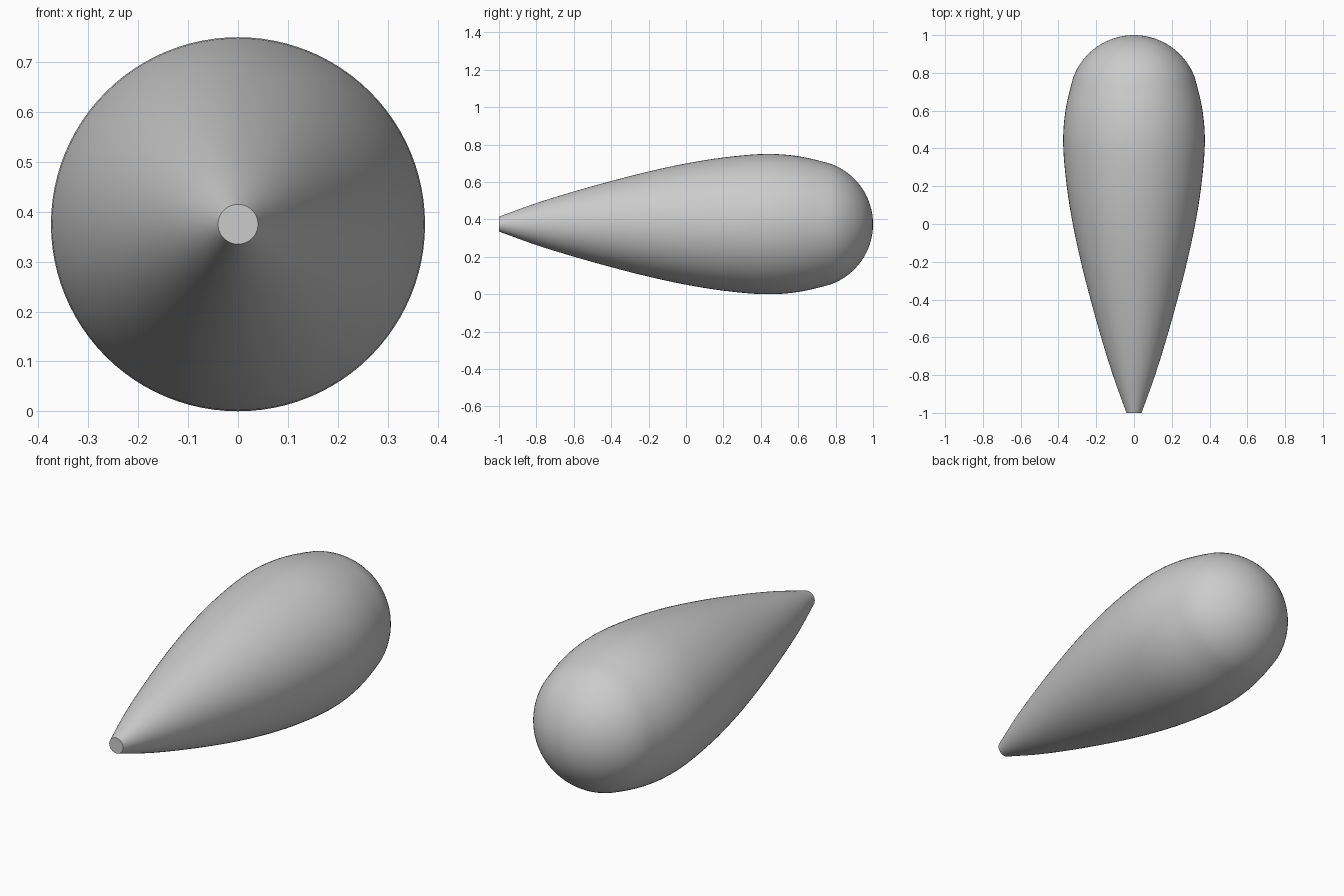
import bpy, bmesh, math
from mathutils import Vector

if "Cube" in bpy.data.objects:
    bpy.data.objects.remove(bpy.data.objects["Cube"])

SEGMENTS = 96
AXIS_Z = 0.375

# Body profile (position along y, radius), narrow open tail to shoulder
body = [(-1, 0.04), (-0.8, 0.112), (-0.6, 0.174), (-0.4, 0.230), (-0.2, 0.281),
        (0, 0.324), (0.2, 0.356), (0.42, 0.375), (0.6, 0.363), (0.78, 0.322)]


def smooth_curve(points, steps=4):
    """Catmull-Rom curve through the points."""
    p = [Vector(q) for q in points]
    p = [2 * p[0] - p[1]] + p + [2 * p[-1] - p[-2]]
    out = []
    for a, b, c, d in zip(p, p[1:], p[2:], p[3:]):
        for i in range(steps):
            t = i / steps
            out.append(0.5 * (2 * b + (c - a) * t + (2 * a - 5 * b + 4 * c - d) * t**2
                              + (3 * b - a - 3 * c + d) * t**3))
    return out


profile = smooth_curve(body)

# Spherical nose
nose_r = 0.343
start = math.asin(0.322 / nose_r)
for i in range(16):
    a = start * (1 - i / 16)
    profile.append(Vector((1 - nose_r + nose_r * math.cos(a), nose_r * math.sin(a))))

# Revolve around the y axis
bm = bmesh.new()
rings = []
for y, r in profile:
    rings.append([bm.verts.new((r * math.sin(2 * math.pi * k / SEGMENTS), y,
                                AXIS_Z + r * math.cos(2 * math.pi * k / SEGMENTS)))
                  for k in range(SEGMENTS)])
tip = bm.verts.new((0, 1, AXIS_Z))
for k in range(SEGMENTS):
    n = (k + 1) % SEGMENTS
    for lo, hi in zip(rings, rings[1:]):
        bm.faces.new((lo[k], lo[n], hi[n], hi[k]))
    bm.faces.new((rings[-1][k], rings[-1][n], tip))

# Flat tail cap
bm.faces.new(rings[0])
bmesh.ops.recalc_face_normals(bm, faces=bm.faces[:])

mesh = bpy.data.meshes.new("teardrop_body")
bm.to_mesh(mesh)
bm.free()
obj = bpy.data.objects.new("teardrop_body", mesh)
bpy.context.collection.objects.link(obj)
bpy.context.view_layer.objects.active = obj
obj.select_set(True)
bpy.ops.object.shade_smooth_by_angle(angle=math.radians(35))
